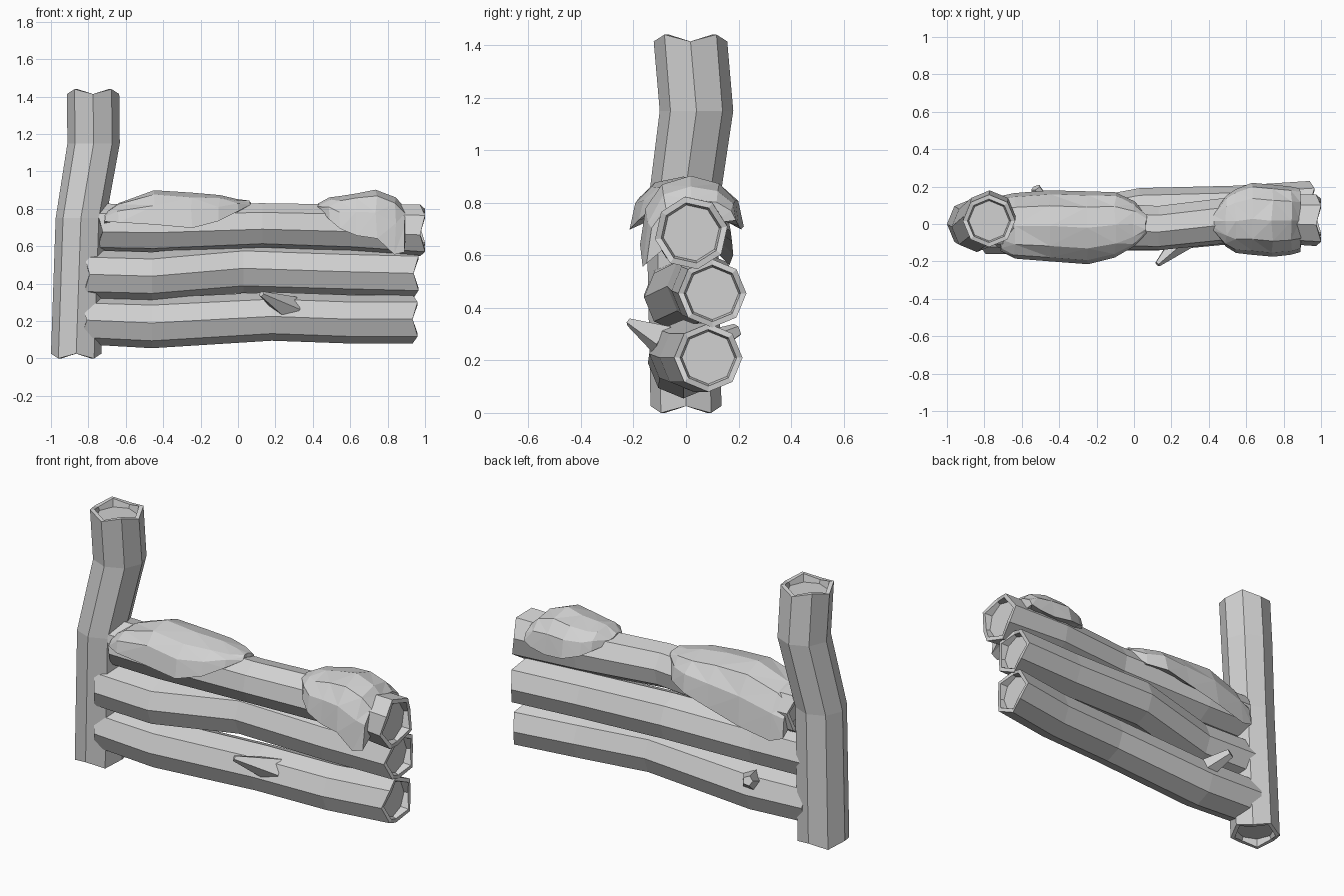
import bpy, bmesh, math, random
from mathutils import Vector

if "Cube" in bpy.data.objects:
    bpy.data.objects.remove(bpy.data.objects["Cube"])

random.seed(4)
grey = bpy.data.materials.new("weathered grey")
grey.diffuse_color = (0.64, 0.64, 0.64, 1)
grey.use_nodes = True
grey.node_tree.nodes["Principled BSDF"].inputs["Base Color"].default_value = grey.diffuse_color


def finish(bm, name):
    bmesh.ops.recalc_face_normals(bm, faces=bm.faces)
    me = bpy.data.meshes.new(name)
    bm.to_mesh(me)
    bm.free()
    me.materials.append(grey)
    ob = bpy.data.objects.new(name, me)
    bpy.context.collection.objects.link(ob)
    return ob


def bridge(bm, a, b):
    n = len(a)
    for i in range(n):
        bm.faces.new((a[i], a[(i + 1) % n], b[(i + 1) % n], b[i]))


def log(name, path, u, v, turn=0.0, notch=0.026):
    """Eight-sided log along path (x, y, z, radius); u, v span its cross-section."""
    bm = bmesh.new()
    u, v = Vector(u), Vector(v)
    axis = u.cross(v)
    if axis.dot(Vector(path[-1][:3]) - Vector(path[0][:3])) < 0:
        axis = -axis

    def ring(p, scale=1.0, shift=0.0, jag=0.0):
        vs = []
        for i in range(8):
            a = math.radians(turn + 45 * i)
            co = Vector(p[:3]) + p[3] * scale * (u * math.cos(a) + v * math.sin(a))
            vs.append(bm.verts.new(co + axis * (shift + (jag if i % 2 == 0 else 0))))
        return vs

    last = len(path) - 1
    rings = [ring(p, jag=notch if k == 0 else -notch if k == last else 0)
             for k, p in enumerate(path)]
    for a, b in zip(rings, rings[1:]):
        bridge(bm, a, b)
    # hollowed, zigzag ends: rim, inner wall, recessed cap
    for p, outer, s in ((path[0], rings[0], 1), (path[-1], rings[-1], -1)):
        rim = ring(p, 0.83, 0, s * notch)
        floor = ring(p, 0.77, s * 0.045)
        bridge(bm, outer, rim)
        bridge(bm, rim, floor)
        bm.faces.new(floor)
    return finish(bm, name)


def twig(name, base, tip, r0, r1):
    """Short tapered broken branch with five sides."""
    bm = bmesh.new()
    base, tip = Vector(base), Vector(tip)
    q = (tip - base).to_track_quat('Z', 'Y')
    rings = []
    for c, r in ((base, r0), (tip, r1)):
        rings.append([bm.verts.new(c + q @ Vector((r * math.cos(i * math.tau / 5),
                                                   r * math.sin(i * math.tau / 5), 0)))
                      for i in range(5)])
    bridge(bm, *rings)
    for r in rings:
        bm.faces.new(r)
    return finish(bm, name)


def clump(name, stations):
    """Faceted covering draped on the top log: (x, front y, front z, top z, back y, back z)."""
    bm = bmesh.new()
    rings = []
    for x, yf, zf, zt, yb, zb in stations:
        ym = (yf + yb) / 2
        pts = []
        for k in range(7):
            a = math.pi * k / 6
            ye, ze = (yf, zf) if k <= 3 else (yb, zb)
            c, s = max(0, abs(math.cos(a))) ** 0.82, max(0, math.sin(a)) ** 0.88
            if k == 3:
                c = 0
            pts.append((ym + (ye - ym) * c, ze + (zt - ze) * s))
        # underside tucked into the log
        pts.append((ym + (yb - ym) * 0.5, (zb + zt) / 2 - 0.05))
        pts.append((ym + (yf - ym) * 0.5, (zf + zt) / 2 - 0.05))
        rings.append([bm.verts.new((x + random.uniform(-.006, .006), y,
                                    z + random.uniform(-.004, .004))) for y, z in pts])
    for a, b in zip(rings, rings[1:]):
        bridge(bm, a, b)
    for r in (rings[0], rings[-1]):
        bm.faces.new(r)
    bmesh.ops.triangulate(bm, faces=bm.faces)
    return finish(bm, name)


# upright post
log("post", [(-.865, 0, 0, .135), (-.84, -.015, .75, .135),
             (-.772, .04, 1.15, .14), (-.775, .017, 1.44, .14)],
    (1, 0, 0), (0, 1, 0), 0)

# three stacked rails
Y, Z = (0, 1, 0), (0, 0, 1)
log("top_rail", [(-.75, 0, .70, .13), (-.45, 0, .695, .13), (.13, -.022, .712, .12),
                 (.6, .03, .70, .125), (1.0, .02, .685, .14)], Y, Z, 10)
log("middle_rail", [(-.82, -.03, .45, .13), (-.46, -.03, .44, .13), (.03, .06, .482, .132),
                    (.55, .075, .465, .13), (.965, .1, .455, .13)], Y, Z)
log("bottom_rail", [(-.835, -.01, .205, .13), (-.46, -.01, .19, .135), (.18, -.01, .225, .13),
                    (.6, .03, .21, .13), (.96, .085, .21, .13)], Y, Z)

# broken branch stubs on the bottom rail
twig("front_twig", (.28, -.06, .262), (.125, -.215, .345), .075, .016)
twig("back_twig", (-.46, .06, .25), (-.525, .195, .315), .06, .027)

# clumps draped over the top rail
clump("long_clump", [(-.71, -.145, .735, .78, .15, .59), (-.64, -.185, .73, .835, .165, .565),
                     (-.45, -.20, .715, .90, .18, .60), (-.25, -.215, .70, .885, .175, .655),
                     (-.10, -.18, .735, .87, .17, .69), (0, -.12, .79, .855, .12, .715),
                     (.065, -.05, .825, .842, .05, .79)])
clump("short_clump", [(.43, -.04, .80, .825, .07, .79), (.49, -.12, .745, .86, .15, .76),
                      (.54, -.155, .69, .867, .185, .73), (.63, -.165, .66, .885, .22, .71),
                      (.74, -.175, .64, .90, .21, .70), (.84, -.165, .555, .865, .20, .71),
                      (.89, -.15, .57, .81, .19, .73)])
